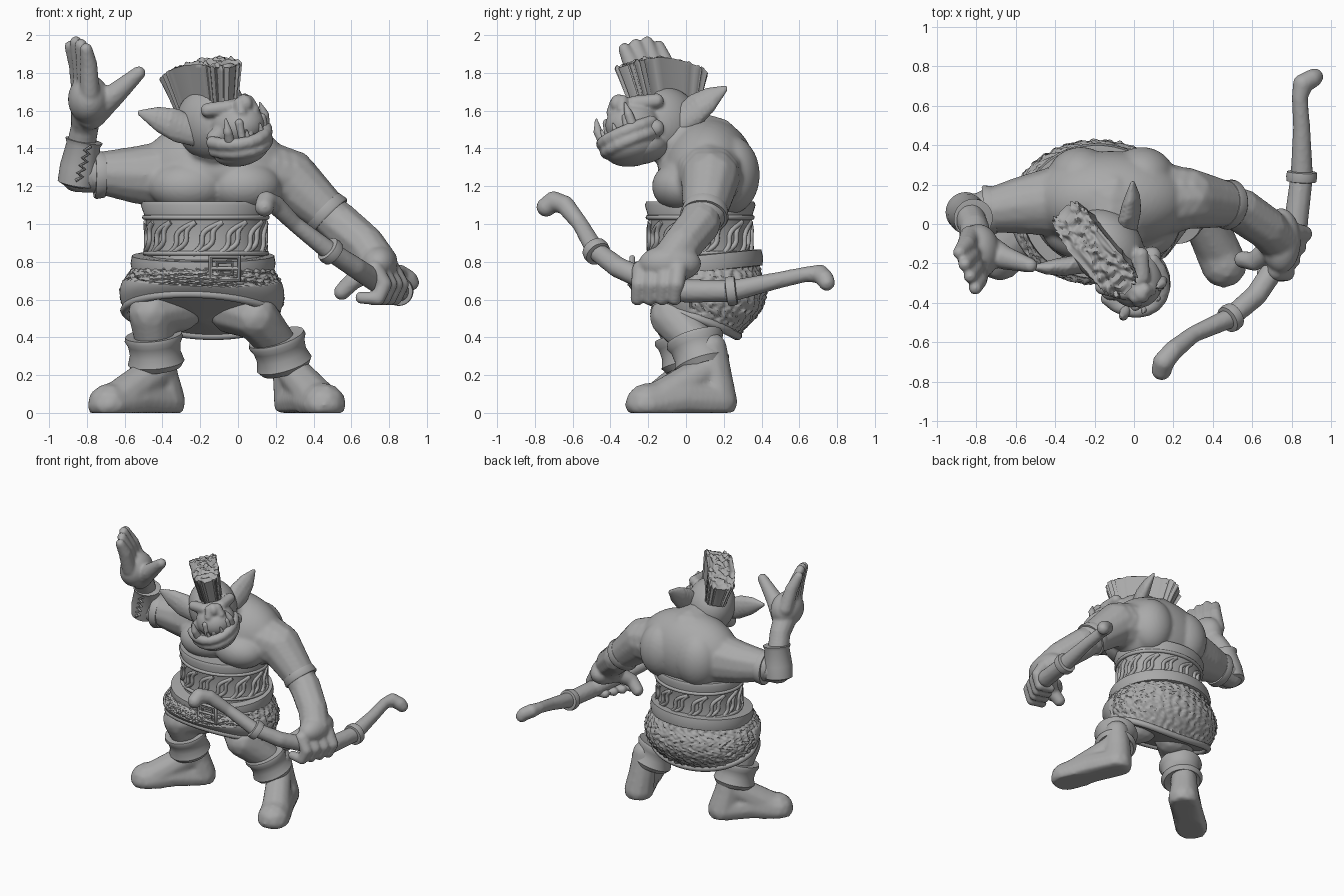
import bpy, bmesh, math, random
from math import sin, cos, pi, radians
from mathutils import Vector, Matrix, noise

random.seed(4)
if "Cube" in bpy.data.objects:
    bpy.data.objects.remove(bpy.data.objects["Cube"])

grey = bpy.data.materials.new("sculpt grey")
grey.use_nodes = True
grey.diffuse_color = (.4, .4, .4, 1)
grey.node_tree.nodes["Principled BSDF"].inputs["Base Color"].default_value = (.4, .4, .4, 1)


def finish(ob):
    """Turn an object into a clean smooth mesh with the material."""
    bpy.ops.object.select_all(action='DESELECT')
    ob.select_set(True)
    bpy.context.view_layer.objects.active = ob
    bpy.ops.object.convert(target='MESH')
    ob = bpy.context.view_layer.objects.active
    ob.data.materials.clear()
    ob.data.materials.append(grey)
    bpy.ops.object.shade_smooth_by_angle(angle=radians(50))


def add(name, data):
    ob = bpy.data.objects.new(name, data)
    bpy.context.scene.collection.objects.link(ob)
    return ob


def add_bmesh(name, bm, frame):
    if frame:
        bm.transform(frame)
    mesh = bpy.data.meshes.new(name)
    bm.to_mesh(mesh)
    bm.free()
    return add(name, mesh)


def ball(bm, centre, radii, detail=2):
    place = Matrix.Translation(centre) @ Matrix.Diagonal((*radii, 1))
    bmesh.ops.create_icosphere(bm, subdivisions=detail, radius=1, matrix=place)


def fuse(name, chains=(), blobs=(), voxel=.014, squash=(1, 1, 1), smooth=4, frame=None, floor=False):
    """Melt tapered chains (x, y, z, radius) and ellipsoids into one skin."""
    bm = bmesh.new()
    for chain in chains:
        for a, b in zip(chain, chain[1:]):
            a, b = Vector(a), Vector(b)
            steps = max(2, int((b - a).xyz.length / (.25 * min(a.w, b.w) + .004)))
            for i in range(steps + 1):
                p = a.lerp(b, i / steps)
                ball(bm, p.xyz, [p.w * s for s in squash])
    for centre, radii in blobs:
        ball(bm, centre, radii, 4)
    if floor:
        for v in bm.verts:
            v.co.z = max(v.co.z, 0)
    ob = add_bmesh(name, bm, frame)
    remesh = ob.modifiers.new("skin", 'REMESH')
    remesh.mode = 'VOXEL'
    remesh.voxel_size = voxel
    relax = ob.modifiers.new("relax", 'SMOOTH')
    relax.factor = .5
    relax.iterations = smooth
    finish(ob)


def surface(name, fn, rows, cols, frame=None):
    """Closed rings of fn(t, angle), capped at both ends."""
    bm = bmesh.new()
    rings = [[bm.verts.new(fn(r / rows, 2 * pi * c / cols)) for c in range(cols)] for r in range(rows + 1)]
    for lo, hi in zip(rings, rings[1:]):
        for c in range(cols):
            d = (c + 1) % cols
            bm.faces.new((lo[c], lo[d], hi[d], hi[c]))
    bm.faces.new(rings[0][::-1])
    bm.faces.new(rings[-1])
    bmesh.ops.recalc_face_normals(bm, faces=bm.faces)
    finish(add_bmesh(name, bm, frame))


def lathe(name, profile, centre, axis=(0, 0, 1), depth=1):
    """Revolve (radius, height) points; depth scales the y radius."""
    turn = Vector((0, 0, 1)).rotation_difference(Vector(axis)).to_matrix().to_4x4()

    def ring(t, a):
        r, z = profile[round(t * (len(profile) - 1))]
        return Vector((r * cos(a), r * depth * sin(a), z))
    surface(name, ring, len(profile) - 1, 56, Matrix.Translation(centre) @ turn)


def tube(name, paths, radius, cyclic=False):
    curve = bpy.data.curves.new(name, 'CURVE')
    curve.dimensions = '3D'
    curve.bevel_depth = radius
    curve.bevel_resolution = 2
    curve.use_fill_caps = True
    for path in paths:
        spline = curve.splines.new('POLY')
        spline.points.add(len(path) - 1)
        spline.use_cyclic_u = cyclic
        for point, co in zip(spline.points, path):
            point.co = (*co, 1)
    finish(add(name, curve))


def both(chain):
    """A chain and its mirror image across local x."""
    return [chain, [(-p[0], *p[1:]) for p in chain]]


# Shirt: hunched barrel torso, neck and sleeves
fuse("shirt", [
    [(-.12, .12, 1.38, .2), (-.12, -.06, 1.44, .16)],
    [(.1, .12, 1.26, .2), (.27, .13, 1.24, .16), (.47, .1, 1.06, .12)],
    [(-.36, .12, 1.26, .19), (-.54, .1, 1.26, .155), (-.73, .07, 1.27, .115)],
], [((-.12, .12, 1.27), (.4, .25, .29)), ((-.26, -.01, 1.2), (.21, .17, .14)),
    ((.03, -.01, 1.2), (.2, .17, .14)), ((-.12, -.02, 1.28), (.26, .13, .13)),
    ((-.27, .23, 1.26), (.17, .16, .21)), ((.04, .23, 1.26), (.17, .16, .21))])
hem_profile = [(.1, -.03), (.12, -.025), (.128, .02), (.122, .03), (.1, .03)]
lathe("left_sleeve_hem", hem_profile, (.47, .1, 1.06), (.6, -.1, -.6))
lathe("right_sleeve_hem", hem_profile, (-.73, .07, 1.26), (-1, -.1, 0))

# Corset with carved cords
lathe("corset", [(.34, -.2), (.315, -.1), (.31, 0), (.32, .1), (.345, .17), (.335, .19), (.3, .19)],
      (-.17, .075, .93), depth=.85)
cords = []
for i in range(14):
    for phase in (-.09, .09):
        cords.append([])
        for k in range(13):
            u = k / 12
            a = 2 * pi * i / 14 + .5 * u + .08 * sin(2 * pi * u) + phase * sin(pi * u)
            cords[-1].append((-.17 + .317 * cos(a), .075 + .27 * sin(a), .84 + .17 * u))
tube("corset_cords", cords, .014)
for label, z, r in (("lower", .845, .322), ("upper", 1.035, .325)):
    tube(label + "_corset_trim", [[(-.17 + r * cos(k * pi / 32), .075 + r * .85 * sin(k * pi / 32), z)
                                   for k in range(64)]], .013, True)

# Belt and buckle
lathe("belt", [(.35, -.045), (.375, -.042), (.384, 0), (.377, .042), (.35, .045)],
      (-.185, .065, .79), (0, -.1, 1), .9)
buckle_y = -.285
for label, half, r in (("frame", .075, .014), ("inner", .04, .009)):
    tube("buckle_" + label, [[(-.07 - half, buckle_y, .765 - half * .8), (-.07 + half, buckle_y, .765 - half * .8),
                              (-.07 + half, buckle_y, .765 + half * .8), (-.07 - half, buckle_y, .765 + half * .8)]], r, True)
tube("buckle_prong", [[(-.15, buckle_y, .765), (.0, buckle_y, .765)]], .01)


# Mail skirt: hem high in front and low behind, plain band at the front edge
def hem(a):
    back = max(0, sin(a))
    return Vector((-.195 + .405 * cos(a) * (1 - .13 * back), .06 + .32 * sin(a) * (1 - .33 * back),
                   .52 - .11 * sin(a) - .02 * cos(a)))


def mail(t, a):
    low = hem(a)
    if t > .75:
        return low.lerp(Vector((-.19, .04, .48)), (t - .75) / .25 * .97)
    u = t / .75
    top = Vector((-.185 + .36 * cos(a), .06 + .32 * sin(a), .78))
    p = top.lerp(low, u)
    out = Vector((cos(a), sin(a), 0))
    links = noise.noise(p * 42) + .6 * sin(a * 40 + 3 * sin(u * 20)) * sin(u * 44)
    if sin(a) < -.1 and u > .72 - .4 * cos(a) ** 2:
        links = .7
    bulge = .045 + .045 * max(0, sin(a))
    return p + out * (bulge * sin(pi * u) + .012 * links)


surface("mail_skirt", mail, 56, 220)
tube("skirt_hem", [[hem(k * pi / 40) for k in range(80)]], .024, True)

# Legs, boots and turned cuffs
fuse("legs", [
    [(-.32, .05, .56, .14), (-.46, -.07, .53, .125), (-.44, .0, .34, .1)],
    [(-.02, .05, .55, .14), (.09, -.07, .51, .125), (.23, .08, .34, .1)]])
fuse("left_boot", [[(.27, .13, .34, .09), (.28, .15, .18, .1), (.295, .165, .06, .11),
                    (.38, -.03, .07, .115), (.455, -.205, .04, .12)],
                   [(.28, .12, .23, .09), (.43, -.14, .06, .11)]], floor=True)
fuse("right_boot", [[(-.43, .04, .34, .09), (-.41, .07, .18, .1), (-.39, .09, .06, .115),
                     (-.54, -.05, .07, .115), (-.68, -.17, .04, .12)],
                    [(-.43, .04, .22, .1), (-.64, -.14, .06, .11)]], floor=True)
cuff = [(.09, -.09), (.13, -.1), (.15, -.07), (.135, -.02), (.14, .03), (.155, .06), (.15, .08), (.09, .075)]
lathe("left_cuff", cuff, (.225, .065, .325), (-.3, -.3, 1))
lathe("right_cuff", cuff, (-.44, .0, .335), (-.1, -.25, 1))

# Raised right arm and open hand
fingers = []
for i in range(4):
    y = -.06 - .06 * i
    top = 1.965 - .022 * abs(i - 1.2)
    fingers.append([(-.83 + .015 * i, y, 1.7, .055), (-.85 + .02 * i, y - .045, 1.84, .048),
                    (-.885 + .027 * i, y - .085, top, .035)])
fuse("right_arm", [
    [(-.7, .07, 1.26, .1), (-.85, .06, 1.26, .095), (-.83, .03, 1.42, .08),
     (-.81, -.02, 1.52, .078), (-.8, -.11, 1.62, .09)],
    [(-.78, -.11, 1.58, .085), (-.66, -.17, 1.68, .063), (-.525, -.21, 1.8, .038)],
    *fingers], [((-.79, -.14, 1.66), (.11, .14, .13))], voxel=.011)
lathe("right_bracer", [(.08, -.13), (.1, -.12), (.103, -.03), (.09, .09), (.1, .115), (.07, .12)],
      (-.835, .045, 1.33), (.18, -.15, 1))
tube("bracer_laces", [[(-.86 + .03 * (k % 2) + .006 * k, -.052 - .003 * k, 1.23 + .02 * k)
                       for k in range(10)]], .009)

# Lowered left arm gripping the bow
grip = []
for i in range(4):
    y = -.04 - .066 * i
    x = .85 + .45 * y
    grip.append([(x - .02, y, .76, .05), (x + .03, y - .01, .68, .044),
                 (x, y - .02, .605, .038), (x - .09, y - .01, .61, .034)])
fuse("left_arm", [
    [(.42, .1, 1.1, .105), (.54, .07, 1.0, .115), (.67, -.02, .89, .11), (.74, -.09, .79, .11)],
    [(.7, -.12, .76, .065), (.61, -.19, .7, .05), (.55, -.18, .64, .045)],
    *grip], [((.745, -.085, .79), (.1, .165, .1))], voxel=.011)

# Bow with hooked tips and bands
fuse("bow", [[(.14, -.74, 1.09, .054), (.15, -.7, 1.12, .056), (.2, -.64, 1.1, .052), (.3, -.56, 1.0, .044),
              (.48, -.48, .86, .053), (.62, -.36, .77, .058), (.74, -.18, .69, .06), (.82, .0, .645, .064),
              (.85, .24, .645, .06), (.85, .48, .7, .046), (.84, .64, .735, .042),
              (.855, .71, .735, .052), (.9, .735, .71, .05), (.915, .745, .69, .046)]], voxel=.011)
band = [(.05, -.028), (.069, -.024), (.073, 0), (.069, .024), (.05, .028)]
lathe("front_bow_band", band, (.49, -.475, .855), (.7, .45, -.6))
lathe("rear_bow_band", [(r + .006, z) for r, z in band], (.85, .24, .645), (.05, 1, .12))

# Head, turned and tilted as a group, with the jaw skewed a little further
head = (Matrix.Translation((-.12, -.13, 1.5)) @ Matrix.Rotation(radians(40), 4, 'Z')
        @ Matrix.Rotation(radians(-11), 4, 'Y'))
jaw = head @ Matrix.Translation((-.025, .01, 0)) @ Matrix.Rotation(radians(-9), 4, 'Y')
fuse("head", [
    [(-.13, -.12, .13, .04), (-.06, -.21, .13, .042), (.06, -.21, .13, .042), (.13, -.12, .13, .04)],
    *both([(.07, -.23, .06, .035), (.14, -.16, -.02, .05)]),
    *both([(.03, -.27, .15, .032), (.045, -.29, .1, .03)]),
], [((0, .02, .03), (.175, .21, .2)), ((0, -.19, .025), (.14, .155, .12)),
    ((0, -.27, .14), (.04, .05, .05)), ((0, -.16, -.1), (.14, .15, .085))], voxel=.01, smooth=2, frame=head)
lip = [(.16 * cos(k * pi / 10), -.19 - .18 * sin(k * pi / 10), -.01 - .04 * sin(k * pi / 10), .036) for k in range(11)]
fuse("lower_jaw", [lip, [(x * .95, y + .01, z - .05, r) for x, y, z, r in lip]], [((0, -.21, -.105), (.145, .16, .085))],
     voxel=.01, smooth=3, frame=jaw)
fuse("ears", both([(.13, .01, .01, .08), (.2, .07, .06, .095), (.26, .12, .1, .075), (.34, .19, .155, .018)]),
     voxel=.008, squash=(.8, .38, 1), smooth=2, frame=head)
fuse("tusks", both([(.125, -.29, -.04, .03), (.135, -.31, .04, .025), (.125, -.31, .11, .007)])
     + both([(.05, -.35, -.04, .02), (.05, -.36, .02, .008)]), voxel=.007, smooth=1, frame=jaw)
fuse("upper_teeth", [[(x, -.315 + 2 * x * x, .05, .024), (x, -.32 + 2 * x * x, -.03, .02)]
                     for x in (-.08, -.03, .03, .08)], voxel=.007, smooth=1, frame=head)
fuse("eyes", blobs=[((s * .085, -.2, .085), (.03, .025, .02)) for s in (-1, 1)],
     voxel=.006, smooth=1, frame=head)

# Bristly crest: grooved flaring sides and a rough top
grooves = [random.uniform(-.05, .05) for _ in range(110)]


def bristles(t, a):
    side = min(t / .3, 1)
    inset = 1 - max(0, t - .3) / .7 * .97
    groove = 1 + grooves[round(a / (2 * pi) * 110) % 110] * inset
    square = lambda v: math.copysign(abs(v) ** .4, v)
    size = (.76 + .24 * side) * inset * groove
    x, y = .1 * square(cos(a)) * size, .05 + .26 * square(sin(a)) * size
    z = .12 + side * (.25 - .8 * (y + .02) ** 2)
    if t > .3:
        z += .03 * noise.noise(Vector((x, y, 0)) * 32)
    return Vector((x, y, z))


surface("crest", bristles, 40, 110, head)
